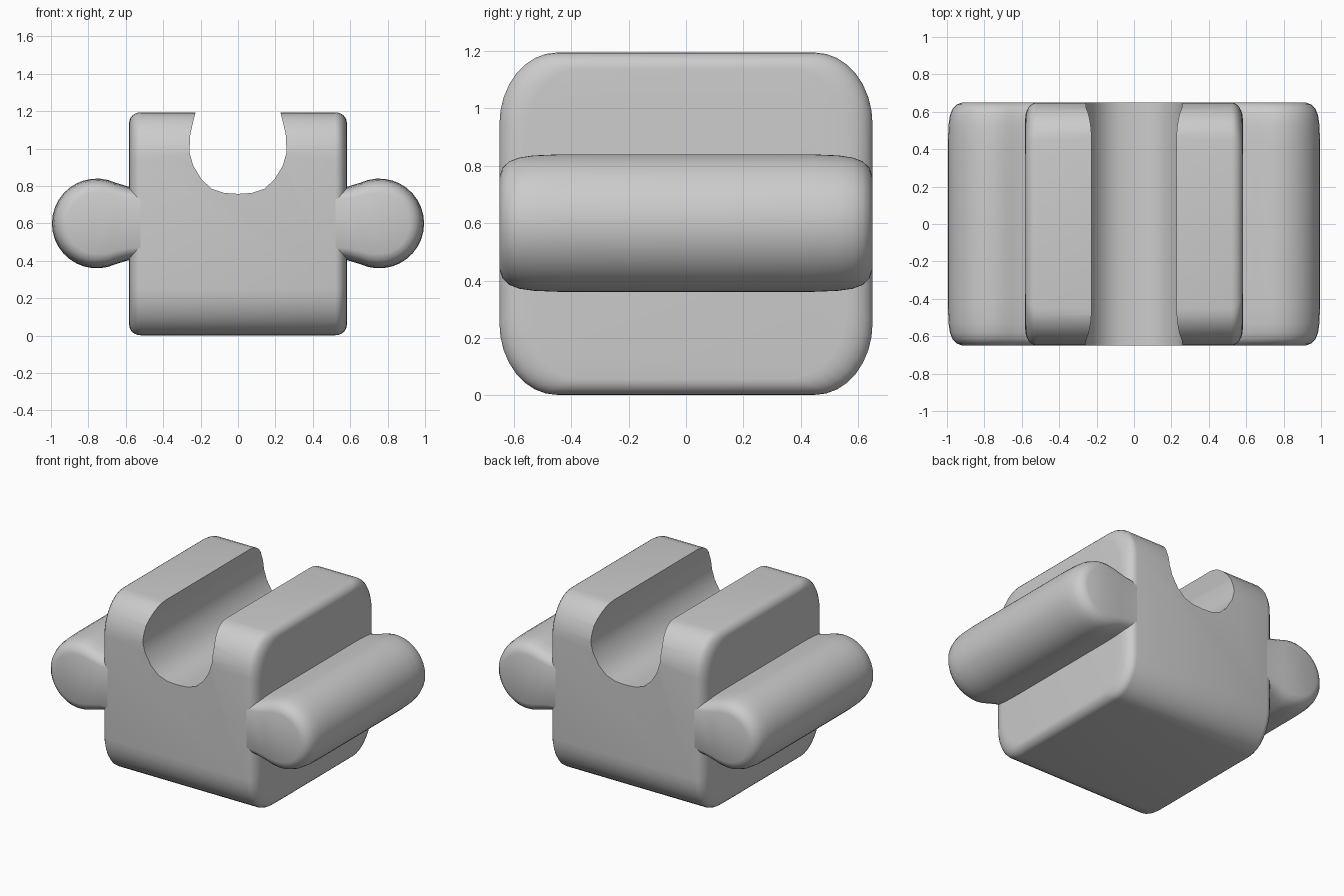
import bpy, bmesh, math

if "Cube" in bpy.data.objects:
    bpy.data.objects.remove(bpy.data.objects["Cube"])


def loft(name, sections):
    """Skin a stack of matching closed sections and cap both ends."""
    bm = bmesh.new()
    rings = [[bm.verts.new(p) for p in s] for s in sections]
    n = len(rings[0])
    for a, b in zip(rings, rings[1:]):
        for i in range(n):
            j = (i + 1) % n
            bm.faces.new((a[i], a[j], b[j], b[i]))
    bm.faces.new(rings[0])
    bm.faces.new(rings[-1])
    bmesh.ops.recalc_face_normals(bm, faces=bm.faces)
    me = bpy.data.meshes.new(name)
    bm.to_mesh(me)
    bm.free()
    ob = bpy.data.objects.new(name, me)
    bpy.context.collection.objects.link(ob)
    return ob


def smooth(ob, angle=35):
    bpy.ops.object.select_all(action='DESELECT')
    ob.select_set(True)
    bpy.context.view_layer.objects.active = ob
    bpy.ops.object.shade_smooth_by_angle(angle=math.radians(angle))


def rounded_rect(x, hy, hz, ry=0.2, rz=0.25, zc=0.598, seg=8):
    pts = []
    for k, (sy, sz) in enumerate(((1, 1), (-1, 1), (-1, -1), (1, -1))):
        for i in range(seg + 1):
            a = math.pi / 2 * (k + i / seg)
            pts.append((x, sy * (hy - ry) + ry * math.cos(a),
                        zc + sz * (hz - rz) + rz * math.sin(a)))
    return pts


# Body: rounded block with softened side faces
STEPS = 6
half = [(0.52 + 0.062 * math.sin(t), 1 - math.cos(t))
        for t in (math.pi / 2 * i / STEPS for i in range(STEPS + 1))]
stations = [(-x, d) for x, d in reversed(half)] + half
body = loft("body", [rounded_rect(x, 0.65 - 0.09 * d, 0.596 - 0.055 * d)
                     for x, d in stations])

# Keyhole-shaped channel cut along the top
side = [(0.215, 1.3), (0.228, 1.19), (0.255, 1.08), (0.26, 0.98), (0.24, 0.91),
        (0.195, 0.835), (0.14, 0.785), (0.075, 0.763)]
channel = side + [(0, 0.758)] + [(-x, z) for x, z in reversed(side)]
cutter = loft("channel_cutter", [[(x, y, z) for x, z in channel] for y in (-1, 1)])
cutter.hide_render = True
mod = body.modifiers.new("channel", 'BOOLEAN')
mod.operation = 'DIFFERENCE'
mod.solver = 'EXACT'
mod.object = cutter
bpy.context.view_layer.objects.active = body
bpy.ops.object.modifier_apply(modifier=mod.name)
bpy.data.objects.remove(cutter)
smooth(body)

# Side knobs: round tongue on a narrow neck, with rounded ends
CX, CZ, R = 0.755, 0.6, 0.24
arc = [(R * math.cos(a), R * math.sin(a))
       for a in (math.radians(-115 + 230 * i / 22) for i in range(23))]
knob = [(-0.235, -0.187), (-0.175, -0.195)] + arc + [(-0.175, 0.195), (-0.235, 0.187)]


def knob_section(y, s, m):
    return [(m * (CX + u * (s if u > 0 else 1)), y, CZ + v * s) for u, v in knob]


ends = [(0.44, 1.0), (0.53, 0.985), (0.58, 0.955), (0.615, 0.9),
        (0.638, 0.81), (0.65, 0.68)]
profile = [(-y, s) for y, s in reversed(ends)] + ends
for name, m in (("right_knob", 1), ("left_knob", -1)):
    smooth(loft(name, [knob_section(y, s, m) for y, s in profile]), 40)
